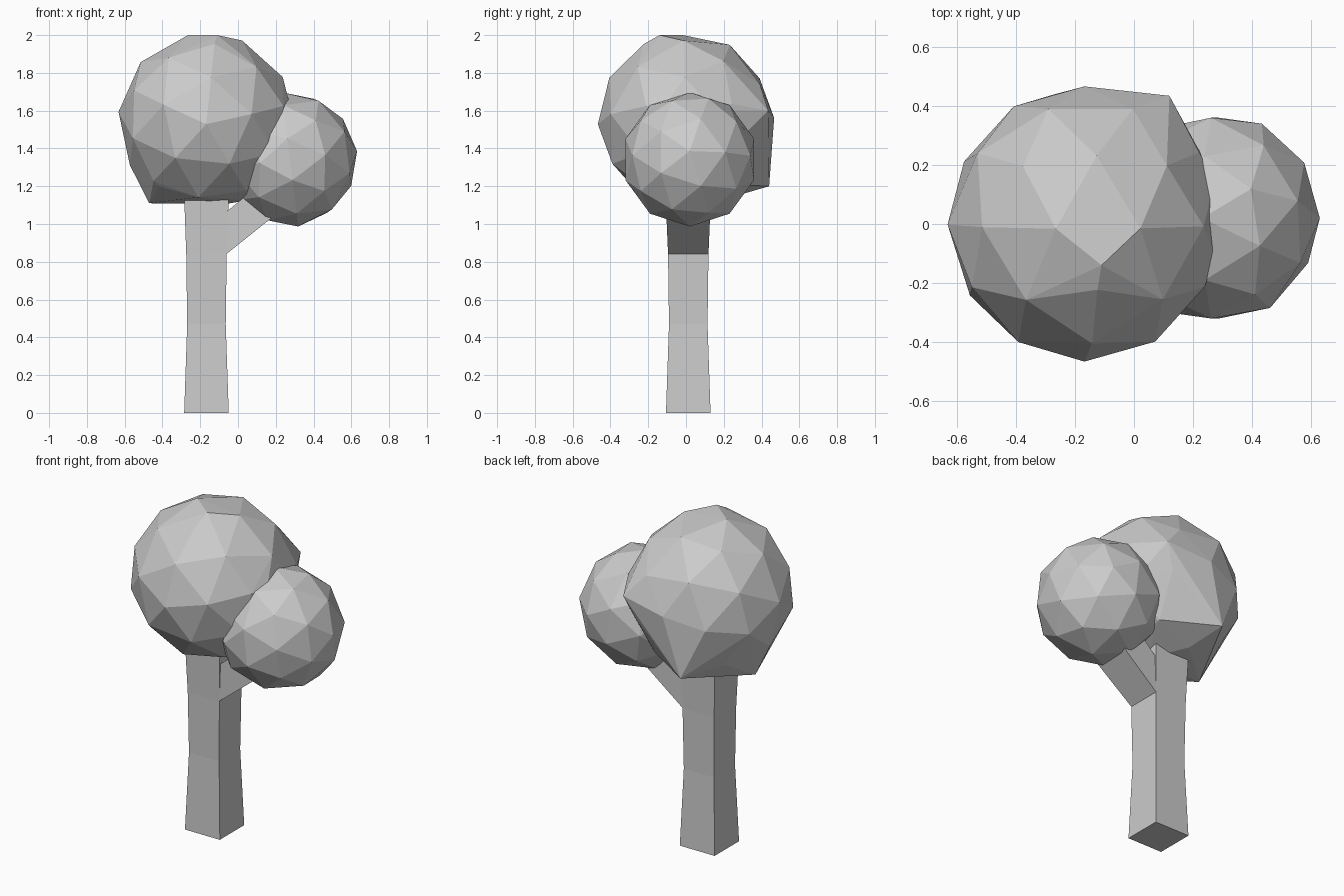
import bpy, bmesh, math
from mathutils import Matrix

if "Cube" in bpy.data.objects:
    bpy.data.objects.remove(bpy.data.objects["Cube"])


def finish(bm, name):
    bmesh.ops.recalc_face_normals(bm, faces=bm.faces)
    mesh = bpy.data.meshes.new(name)
    bm.to_mesh(mesh)
    bm.free()
    obj = bpy.data.objects.new(name, mesh)
    bpy.context.collection.objects.link(obj)
    return obj


def loft(name, rings):
    """Skin a list of four-cornered rings and cap both ends."""
    bm = bmesh.new()
    loops = [[bm.verts.new(p) for p in ring] for ring in rings]
    for a, b in zip(loops, loops[1:]):
        for i in range(4):
            j = (i + 1) % 4
            bm.faces.new((a[i], a[j], b[j], b[i]))
    bm.faces.new(loops[0])
    bm.faces.new(loops[-1])
    return finish(bm, name)


def foliage(name, center, radius, rotation, low, high, bulges=()):
    """Faceted ball, limited in height, wrapped around a few bulging corners."""
    ball = bmesh.new()
    bmesh.ops.create_icosphere(ball, subdivisions=2, radius=radius,
                               matrix=Matrix.Translation(center) @ rotation)
    points = [v.co.copy() for v in ball.verts]
    ball.free()
    bm = bmesh.new()
    for p in points + list(bulges):
        v = bm.verts.new(p)
        v.co.z = min(max(v.co.z, low), high)
    bmesh.ops.convex_hull(bm, input=bm.verts)
    bmesh.ops.delete(bm, geom=[v for v in bm.verts if not v.link_faces], context='VERTS')
    return finish(bm, name)


def square(x, y, z, half):
    return [(x - half, y - half, z), (x + half, y - half, z),
            (x + half, y + half, z), (x - half, y + half, z)]


# Square trunk, slightly waisted
loft("trunk", [square(-0.167, 0.012, z, h) for z, h in
               ((0, 0.118), (0.47, 0.102), (0.84, 0.107), (1.12, 0.117), (1.3, 0.11))])

# Side branch growing from the upper trunk into the small foliage
branch_profile = [((-0.13, 0.84), (-0.13, 1.05), 0.09),
                  ((-0.062, 0.84), (-0.055, 1.07), 0.107),
                  ((0.20, 1.05), (0.06, 1.165), 0.116),
                  ((0.28, 1.17), (0.18, 1.28), 0.1)]
loft("branch", [[(lo[0], 0.012 - h, lo[1]), (lo[0], 0.012 + h, lo[1]),
                 (hi[0], 0.012 + h, hi[1]), (hi[0], 0.012 - h, hi[1])]
                for lo, hi, h in branch_profile])

# Main crown
foliage("large_foliage", (-0.168, 0.0, 1.545), 0.467,
        Matrix.Rotation(math.radians(92), 4, 'X') @ Matrix.Rotation(math.radians(12), 4, 'Z'),
        1.105, 2.0,
        [(-0.47, 0.0, 1.11), (-0.27, 0.44, 1.2), (-0.11, -0.14, 2.0), (0.12, 0.435, 1.6),
         (0.05, -0.05, 1.125), (-0.42, -0.18, 1.2), (0.275, 0.15, 1.6), (0.275, -0.11, 1.63)])

# Smaller side crown
foliage("small_foliage", (0.275, 0.02, 1.342), 0.358,
        Matrix.Rotation(math.radians(83), 4, 'Y') @ Matrix.Rotation(math.radians(18), 4, 'Z'),
        0.985, 1.7)
